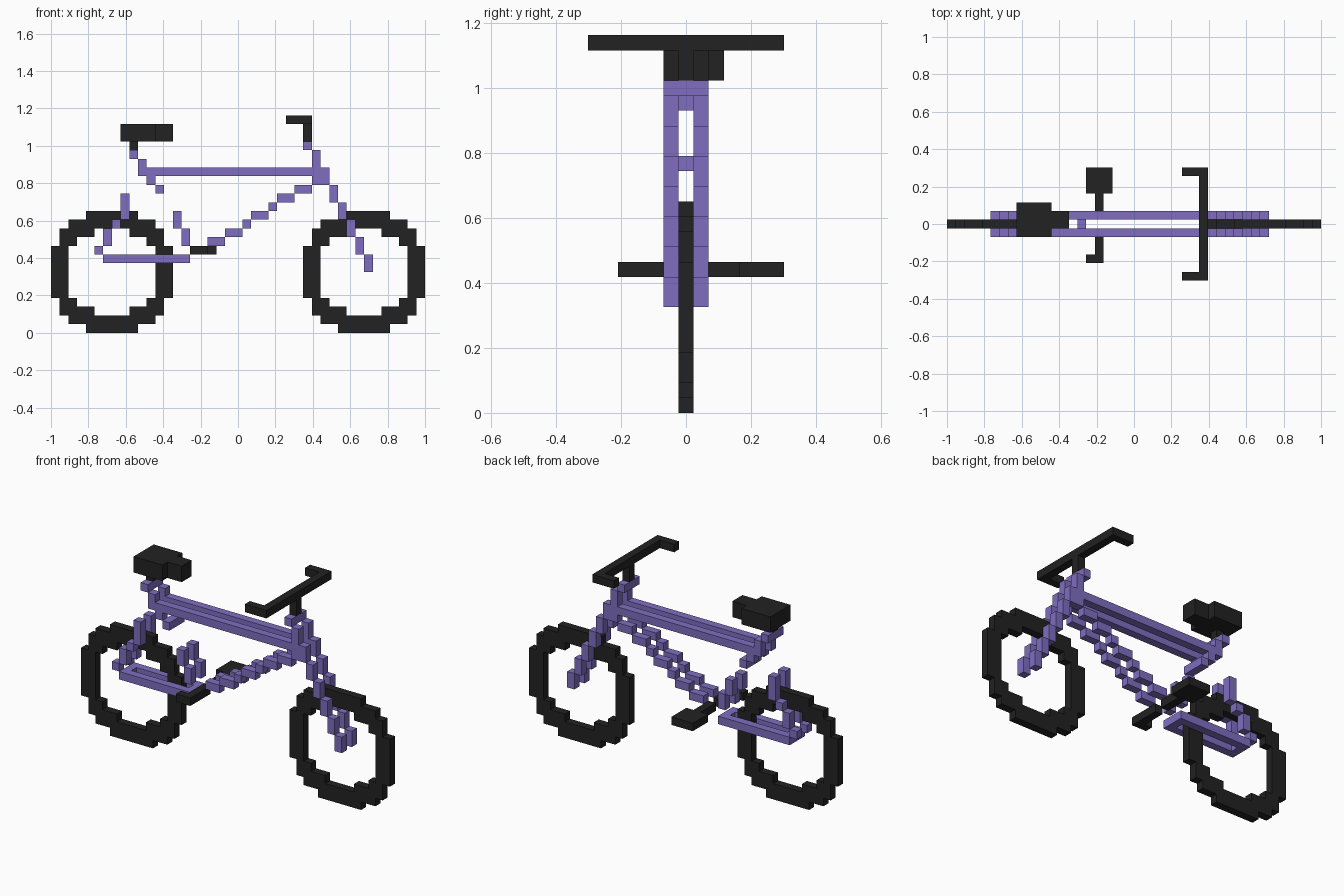
import bpy, bmesh

if "Cube" in bpy.data.objects:
    bpy.data.objects.remove(bpy.data.objects["Cube"])

V = 2 / 43            # block size; grid columns 0..42 along x, rows 0..24 along z


def material(name, rgb):
    m = bpy.data.materials.new(name)
    m.diffuse_color = (*rgb, 1)
    m.use_nodes = True
    m.node_tree.nodes["Principled BSDF"].inputs["Base Color"].default_value = m.diffuse_color
    return m


purple = material("purple paint", (0.216, 0.155, 0.53))
black = material("black rubber", (0.016, 0.016, 0.016))


def box(x, y, z):
    """Cells of a block given inclusive (low, high) ranges."""
    return {(i, j, k) for i in range(x[0], x[1] + 1)
            for j in range(y[0], y[1] + 1) for k in range(z[0], z[1] + 1)}


def pair(*runs):
    """Twin tubes at y = -1 and +1 from (x0, x1, z0, z1) runs."""
    cells = set()
    for x0, x1, z0, z1 in runs:
        for y in (-1, 1):
            cells |= box((x0, x1), (y, y), (z0, z1))
    return cells


def build(name, cells, mat):
    """Skin a set of cells with only its outer faces."""
    bm = bmesh.new()
    for (x, y, z) in cells:
        c = (x, y, z)
        for axis in range(3):
            for s in (0, 1):
                n = list(c)
                n[axis] += 2 * s - 1
                if tuple(n) in cells:
                    continue
                u, w = (axis + 1) % 3, (axis + 2) % 3
                corners = []
                for du, dw in ((0, 0), (1, 0), (1, 1), (0, 1)):
                    p = list(c)
                    p[axis] += s
                    p[u] += du
                    p[w] += dw
                    corners.append(bm.verts.new(((p[0] - 21.5) * V, (p[1] - 0.5) * V, p[2] * V)))
                bm.faces.new(corners if s else corners[::-1])
    bmesh.ops.remove_doubles(bm, verts=bm.verts, dist=0.001)
    bmesh.ops.dissolve_limit(bm, angle_limit=0.01, verts=bm.verts, edges=bm.edges)
    me = bpy.data.meshes.new(name)
    bm.to_mesh(me)
    bm.free()
    me.materials.append(mat)
    ob = bpy.data.objects.new(name, me)
    bpy.context.collection.objects.link(ob)


# Wheels: stepped rings, one block thick
def wheel(x0):
    hole = {2: 2, 3: 4, 4: 5, 5: 5, 6: 5}      # half width of the opening per row
    cells = set()
    for i in range(14):
        for k in range(14):
            dx, dz = abs(i - 6.5), abs(k - 6.5)
            if dx * dx + dz * dz < 52 and dx > hole.get(min(k, 13 - k), 0):
                cells.add((x0 + i, 0, k))
    return cells


build("rear_wheel", wheel(0), black)
build("front_wheel", wheel(29), black)

# Frame tubes
build("top_tube", pair((11, 29, 18, 18)), purple)
build("down_tube", pair((28, 29, 16, 16), (26, 27, 15, 15), (25, 25, 14, 14), (23, 24, 13, 13),
                        (22, 22, 12, 12), (20, 21, 11, 11), (18, 19, 10, 10)), purple)
build("upper_seat_tube", pair((9, 9, 20, 20), (10, 10, 18, 19), (11, 11, 17, 17), (12, 12, 16, 16))
      | {(9, 0, 20), (12, 0, 16)}, purple)
build("lower_seat_tube", pair((14, 14, 12, 13), (15, 15, 10, 11)), purple)
build("chain_stay", pair((6, 15, 8, 8)) | {(15, 0, 8), (6, 0, 8)}, purple)
build("seat_stay", pair((5, 5, 9, 9), (6, 6, 10, 11), (7, 7, 12, 12), (8, 8, 13, 15)), purple)

# Steerer and fork stepping down to the front axle
build("fork", pair((29, 29, 21, 21), (30, 30, 17, 20), (31, 31, 17, 18), (32, 32, 15, 16),
                   (33, 33, 13, 14), (34, 34, 11, 12), (35, 35, 9, 10), (36, 36, 7, 8))
      | {(29, 0, 21)}, purple)

# Handlebar with swept-back grips and stem
build("handlebar", box((29, 29), (-6, 6), (24, 24)) | box((27, 28), (-6, -6), (24, 24))
      | box((27, 28), (6, 6), (24, 24)) | box((29, 29), (0, 0), (22, 23)), black)

# Saddle with narrow nose and post
build("saddle", box((8, 11), (-1, 2), (22, 23)) | box((12, 13), (0, 1), (22, 23))
      | {(9, 0, 21)}, black)

# Cranks and pedals
build("left_pedal", box((17, 17), (1, 3), (9, 9)) | box((16, 18), (4, 6), (9, 9)), black)
build("right_pedal", box((17, 17), (-4, -1), (9, 9)) | {(16, -4, 9)}, black)
